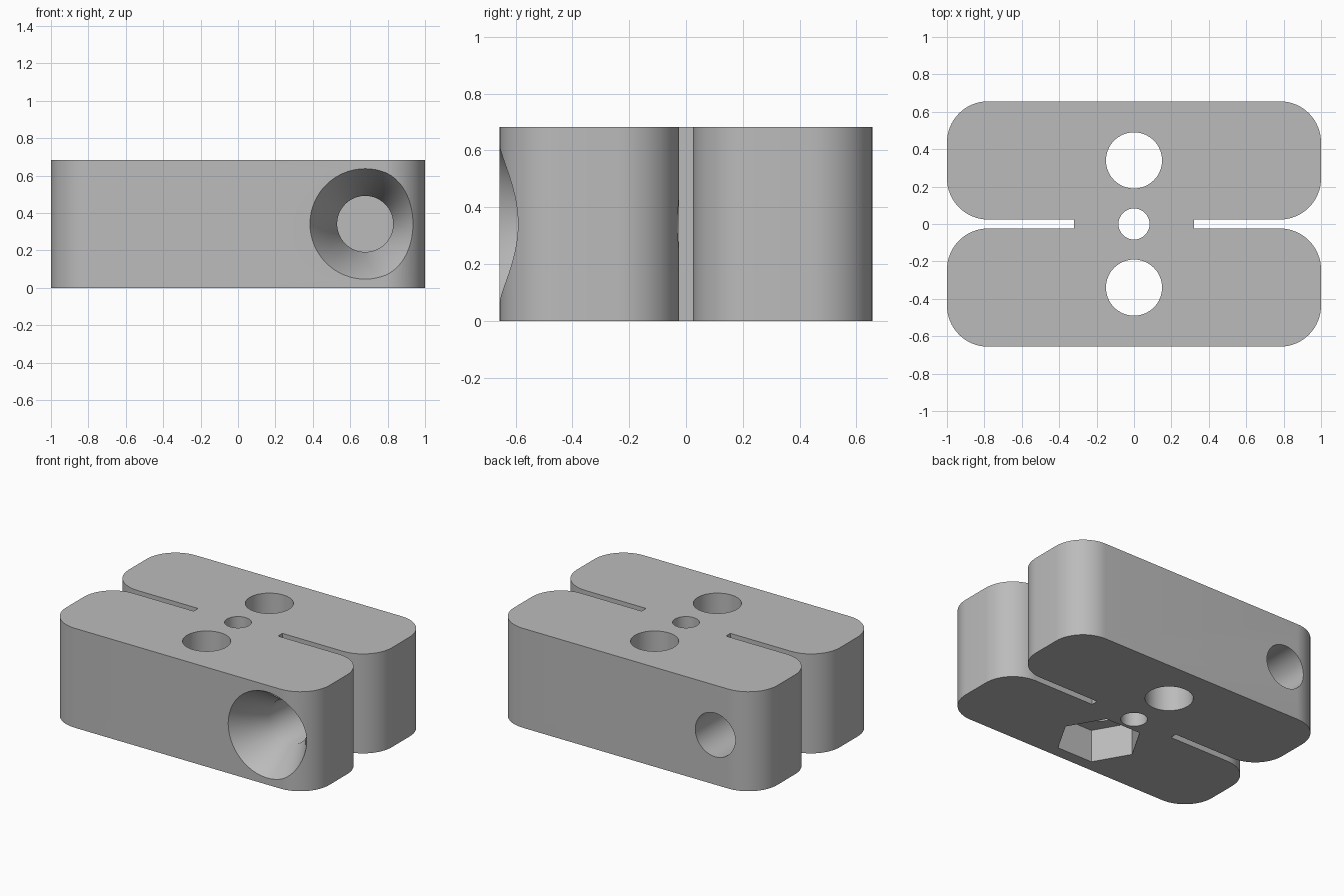
import bpy, bmesh, math
from mathutils import Matrix

cube = bpy.data.objects.get("Cube")
if cube:
    bpy.data.objects.remove(cube, do_unlink=True)

HALF_Y, HEIGHT, SLOT, SLOT_END, CORNER = 0.656, 0.683, 0.024, 0.32, 0.22
HOLE, BORE_X = 0.15, 0.68

grey = bpy.data.materials.new("plain grey")
grey.use_nodes = True
colour = (0.5, 0.5, 0.5, 1)
grey.diffuse_color = colour
grey.node_tree.nodes["Principled BSDF"].inputs["Base Color"].default_value = colour


def make_object(name, bm):
    bmesh.ops.recalc_face_normals(bm, faces=bm.faces)
    mesh = bpy.data.meshes.new(name)
    bm.to_mesh(mesh)
    bm.free()
    mesh.materials.append(grey)
    obj = bpy.data.objects.new(name, mesh)
    bpy.context.collection.objects.link(obj)
    return obj


def arc(cx, cy, start, steps=16):
    angles = [math.radians(start + 90 * i / steps) for i in range(steps + 1)]
    return [(cx + CORNER * math.cos(a), cy + CORNER * math.sin(a)) for a in angles]


def cutter(name, rings, x=0, y=0, z=0, along_y=False, sides=64):
    """Turned plug from (position, radius) rings along z or y."""
    bm = bmesh.new()
    loops = []
    for pos, radius in rings:
        loops.append([bm.verts.new((radius * math.cos(2 * math.pi * i / sides),
                                    radius * math.sin(2 * math.pi * i / sides), pos))
                      for i in range(sides)])
    for a, b in zip(loops, loops[1:]):
        for i in range(sides):
            j = (i + 1) % sides
            bm.faces.new((a[i], a[j], b[j], b[i]))
    bm.faces.new(loops[0])
    bm.faces.new(loops[-1])
    turn = Matrix.Rotation(-math.pi / 2 if along_y else 0, 4, 'X')
    bm.transform(Matrix.Translation((x, y, z)) @ turn)
    obj = make_object(name, bm)
    obj.hide_render = True
    return obj


# Block outline: one quarter, mirrored to all four
inner = 1 - CORNER
quarter = ([(SLOT_END, SLOT)] + arc(inner, SLOT + CORNER, -90)
           + arc(inner, HALF_Y - CORNER, 0))
right = [(x, -y) for x, y in reversed(quarter)] + quarter
outline = right + [(-x, y) for x, y in reversed(right)]
bm = bmesh.new()
base = bm.faces.new([bm.verts.new((x, y, 0)) for x, y in outline])
raised = bmesh.ops.extrude_face_region(bm, geom=[base])["geom"]
bmesh.ops.translate(bm, vec=(0, 0, HEIGHT),
                    verts=[v for v in raised if isinstance(v, bmesh.types.BMVert)])
block = make_object("clamp_block", bm)

# Vertical holes, nut pocket, side bores
through = (-0.1, HEIGHT + 0.1)
mid = HEIGHT / 2
cutters = [
    cutter("centre_hole", [(p, 0.083) for p in through]),
    cutter("front_hole", [(p, HOLE) for p in through], y=-0.34),
    cutter("back_hole", [(p, HOLE) for p in through], y=0.34),
    cutter("nut_pocket", [(-0.1, 0.27), (0.225, 0.27)], y=-0.34, sides=6),
    cutter("front_bore", [(-0.706, 0.326), (-0.42, HOLE), (0, HOLE)],
           x=BORE_X, z=mid, along_y=True),
    cutter("back_bore", [(0, HOLE), (0.75, HOLE)], x=-BORE_X, z=mid, along_y=True),
]

bpy.ops.object.select_all(action='DESELECT')
bpy.context.view_layer.objects.active = block
block.select_set(True)
for tool in cutters:
    mod = block.modifiers.new(tool.name, 'BOOLEAN')
    mod.operation = 'DIFFERENCE'
    mod.solver = 'EXACT'
    mod.object = tool
    bpy.ops.object.modifier_apply(modifier=mod.name)
for tool in cutters:
    bpy.data.objects.remove(tool, do_unlink=True)

bpy.ops.object.shade_smooth_by_angle(angle=math.radians(40))
